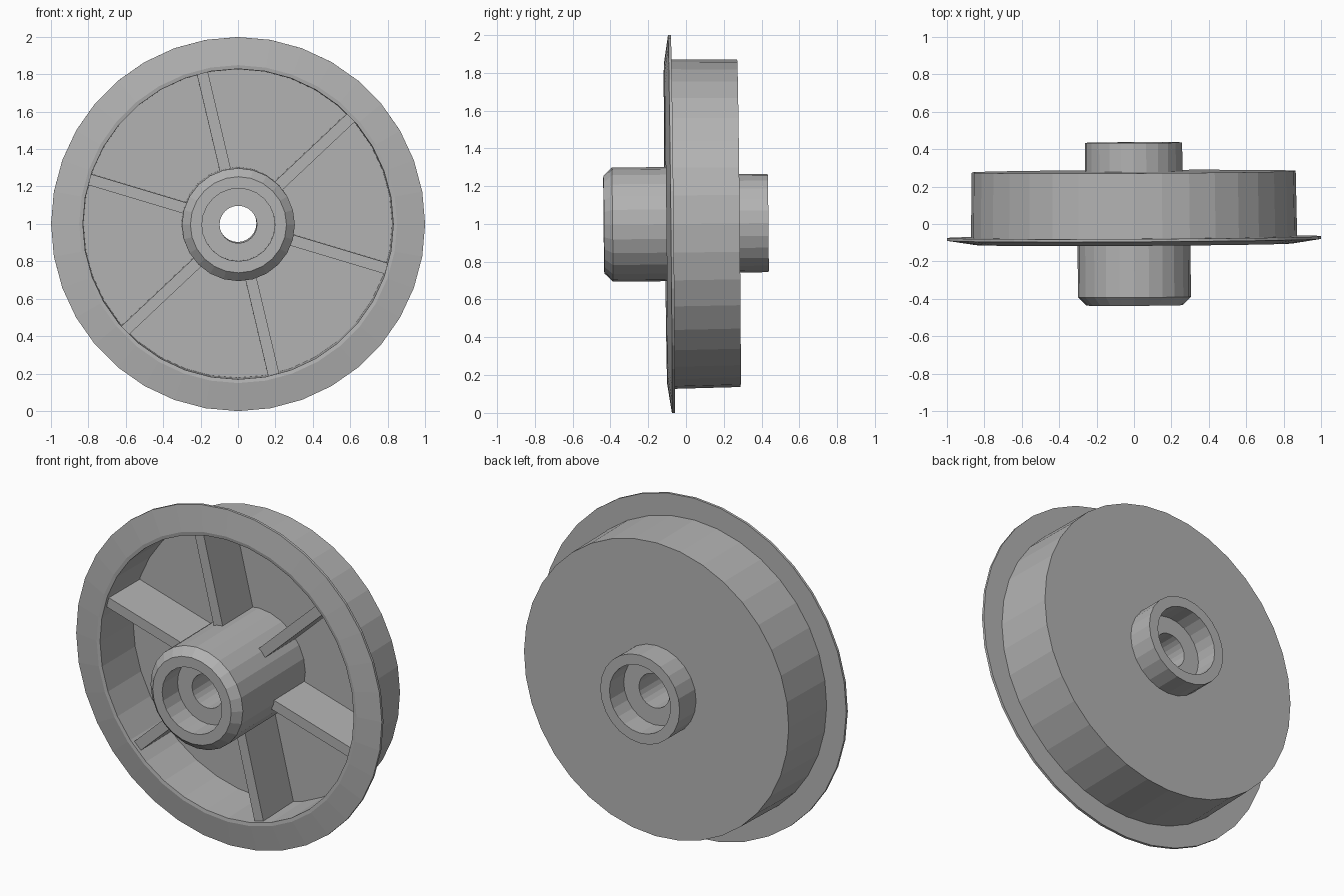
import bpy, bmesh
from math import cos, sin, pi, radians
from mathutils import Matrix

if "Cube" in bpy.data.objects:
    bpy.data.objects.remove(bpy.data.objects["Cube"], do_unlink=True)

# Single grey material
grey = bpy.data.materials.new("plain grey")
grey.use_nodes = True
COLOUR = (0.45, 0.45, 0.45, 1)
grey.diffuse_color = COLOUR
grey.node_tree.nodes["Principled BSDF"].inputs["Base Color"].default_value = COLOUR

# The axle lies along y, very slightly askew
POSE = (Matrix.Translation((0, 0, 1)) @ Matrix.Rotation(radians(0.3), 4, 'Z')
        @ Matrix.Rotation(radians(0.6), 4, 'X'))
TURN = 103.3      # angle of the first spoke


def finish(name, bm):
    bmesh.ops.recalc_face_normals(bm, faces=bm.faces)
    mesh = bpy.data.meshes.new(name)
    bm.to_mesh(mesh)
    bm.free()
    mesh.materials.append(grey)
    obj = bpy.data.objects.new(name, mesh)
    obj.matrix_world = POSE
    bpy.context.collection.objects.link(obj)
    return obj


def lathe(name, profile, sides):
    """Spin a closed (radius, y) profile around the y axis."""
    bm = bmesh.new()
    rings = []
    for i in range(sides):
        a = 2 * pi * i / sides
        rings.append([bm.verts.new((r * cos(a), y, r * sin(a))) for r, y in profile])
    n = len(profile)
    for i in range(sides):
        here, there = rings[i], rings[(i + 1) % sides]
        for j in range(n):
            k = (j + 1) % n
            bm.faces.new((here[j], here[k], there[k], there[j]))
    return finish(name, bm)


def bar(name, angle, radial, side, depth):
    """Box spanning ranges along a radial direction, across it and along y."""
    bm = bmesh.new()
    bmesh.ops.create_cube(bm, size=1)
    spans = (radial, depth, side)
    for v in bm.verts:
        v.co = [(lo + hi) / 2 + c * (hi - lo) for c, (lo, hi) in zip(v.co, spans)]
    bm.transform(Matrix.Rotation(-radians(angle), 4, 'Y'))
    return finish(name, bm)


# Flanged rim with the back web
rim = lathe("rim_and_web", [
    (0.25, 0.20), (0.825, 0.20), (0.83, -0.105), (0.85, -0.108),
    (1.0, -0.085), (1.0, -0.07), (0.872, -0.07), (0.866, 0.28), (0.25, 0.28)], 36)

# Hub with a chamfered nose, a bearing pocket at each end and a through bore
lathe("hub", [
    (0.10, -0.29), (0.195, -0.29), (0.195, -0.435), (0.257, -0.435), (0.302, -0.39),
    (0.302, 0.24), (0.26, 0.24), (0.26, 0.435), (0.20, 0.435), (0.20, 0.30), (0.10, 0.30)], 24)

# Six spokes between hub and rim
spokes = [bar(f"spoke_{i + 1}", TURN + 60 * i, (0.28, 0.835), (-0.03, 0.03), (-0.085, 0.22))
          for i in range(6)]

# Straight slot cut across the back
cutter = bar("slot_cutter", TURN, (0.366, 0.418), (-1.2, 1.2), (0.125, 0.5))
cutter.hide_render = True
for obj in [rim] + spokes:
    mod = obj.modifiers.new("slot", 'BOOLEAN')
    mod.object = cutter
    mod.operation = 'DIFFERENCE'
    mod.solver = 'EXACT'
    bpy.context.view_layer.objects.active = obj
    bpy.ops.object.modifier_apply(modifier=mod.name)
bpy.data.objects.remove(cutter, do_unlink=True)
